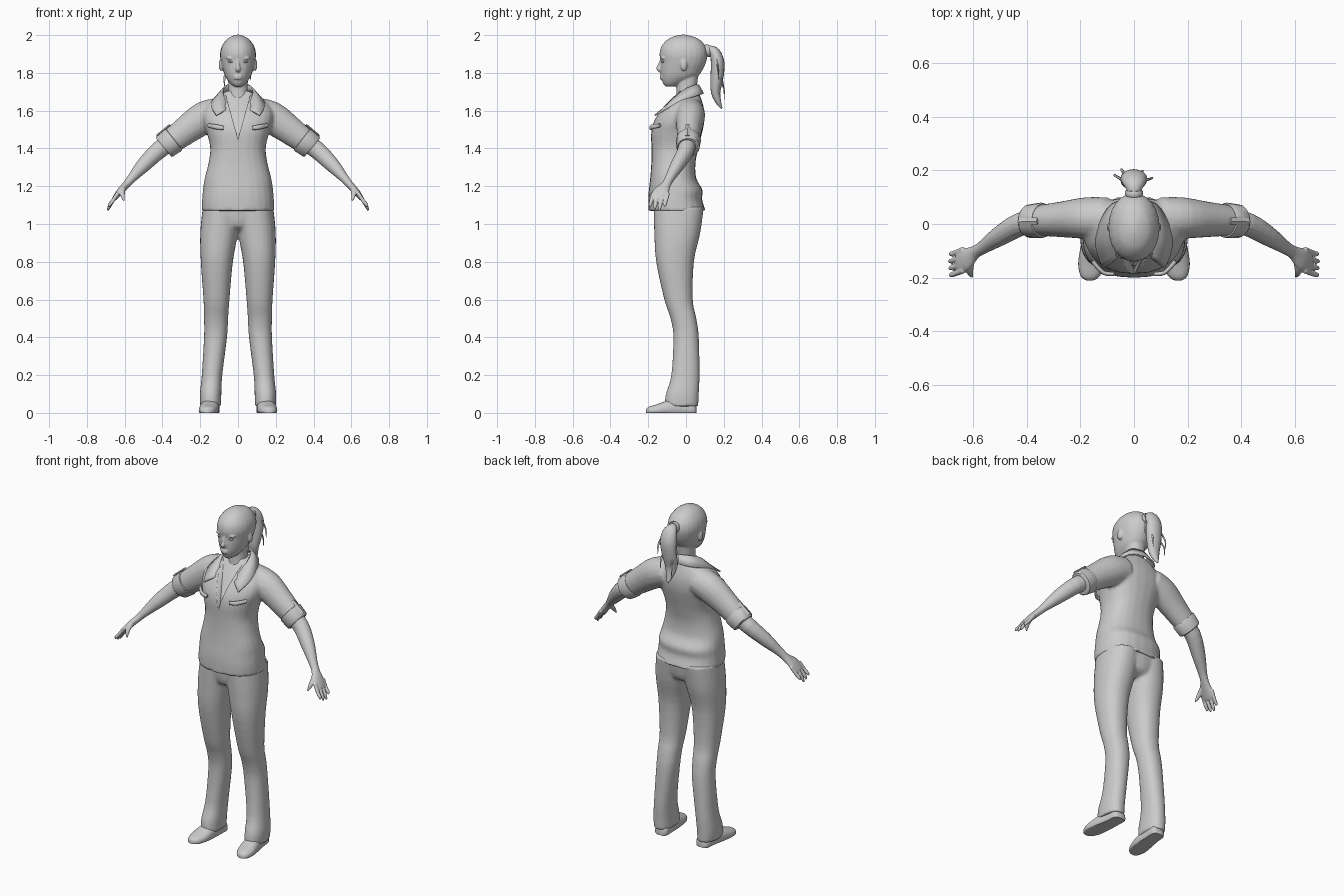
import bpy, bmesh, math
from mathutils import Vector

default = bpy.data.objects.get("Cube")
if default:
    bpy.data.objects.remove(default)

grey = bpy.data.materials.new("plain_grey")
grey.use_nodes = True
tone = (0.6, 0.6, 0.6, 1)
grey.diffuse_color = tone
grey.node_tree.nodes["Principled BSDF"].inputs["Base Color"].default_value = tone


def finish(bm, name, angle=50):
    """Turn a bmesh into a smooth shaded object."""
    bmesh.ops.recalc_face_normals(bm, faces=bm.faces)
    mesh = bpy.data.meshes.new(name)
    bm.to_mesh(mesh)
    bm.free()
    obj = bpy.data.objects.new(name, mesh)
    bpy.context.collection.objects.link(obj)
    mesh.materials.append(grey)
    bpy.ops.object.select_all(action='DESELECT')
    obj.select_set(True)
    bpy.context.view_layer.objects.active = obj
    bpy.ops.object.shade_smooth_by_angle(angle=math.radians(angle))
    return obj


def dense(rows, steps):
    """Catmull-Rom interpolation between rows of numbers."""
    out = []
    last = len(rows) - 1
    for i in range(last):
        a, b, c, d = rows[max(i - 1, 0)], rows[i], rows[i + 1], rows[min(i + 2, last)]
        for k in range(steps):
            t = k / steps
            out.append([q + t / 2 * (r - p + t * (2 * p - 5 * q + 4 * r - s + t * (3 * (q - r) + s - p)))
                        for p, q, r, s in zip(a, b, c, d)])
    return out + [rows[-1]]


def skin(bm, rings, power=1.0, sides=24):
    """Loft closed rings given as centre, u axis, v axis."""
    def bend(w):
        return math.copysign(abs(w) ** power, w)
    loops = []
    for c, u, v in rings:
        angles = [math.tau * k / sides for k in range(sides)]
        loops.append([bm.verts.new(c + u * bend(math.cos(a)) + v * bend(math.sin(a))) for a in angles])
    for lo, hi in zip(loops, loops[1:]):
        for k in range(sides):
            j = (k + 1) % sides
            bm.faces.new((lo[k], lo[j], hi[j], hi[k]))
    bm.faces.new(loops[0])
    bm.faces.new(loops[-1])


def stack(bm, rows, side=1, power=0.9, steps=4):
    """Upright loft; rows are z, x min, x max, y front, y back."""
    skin(bm, [(Vector((side * (a + b) / 2, (f + k) / 2, z)), Vector(((b - a) / 2, 0, 0)),
               Vector((0, (k - f) / 2, 0))) for z, a, b, f, k in dense(rows, steps)], power)


def limb(bm, rows, side=1, steps=3, sides=16, wide=Vector((0, 1, 0))):
    """Tube along a path; rows are x, y, z, width, thickness."""
    pts = dense(rows, steps)
    spots = [Vector((side * p[0], p[1], p[2])) for p in pts]
    rings = []
    for i, p in enumerate(pts):
        along = (spots[min(i + 1, len(pts) - 1)] - spots[max(i - 1, 0)]).normalized()
        v = along.cross(wide).normalized()
        u = v.cross(along)
        rings.append((spots[i], u * p[3], v * p[4]))
    skin(bm, rings, 1, sides)


def ball(bm, centre, size):
    made = bmesh.ops.create_uvsphere(bm, u_segments=16, v_segments=10, radius=1)["verts"]
    bmesh.ops.scale(bm, vec=size, verts=made)
    bmesh.ops.translate(bm, vec=centre, verts=made)


def fuse(obj, voxel, rounds):
    """Melt overlapping lofts into one skin."""
    m = obj.modifiers.new("fuse", 'REMESH')
    m.mode, m.voxel_size, m.use_smooth_shade = 'VOXEL', voxel, True
    s = obj.modifiers.new("relax", 'SMOOTH')
    s.factor, s.iterations = 0.5, rounds


SIDES = (-1, 1)

# Shirt: body and sleeves melted together
bm = bmesh.new()
body = [(1.07, .193, -.2, .105), (1.13, .19, -.2, .085), (1.18, .186, -.197, .088), (1.24, .177, -.19, .055),
        (1.32, .157, -.184, .05), (1.4, .147, -.183, .065), (1.48, .165, -.185, .085), (1.54, .185, -.172, .097),
        (1.6, .185, -.137, .097), (1.65, .145, -.095, .085), (1.69, .085, -.06, .07), (1.705, .06, -.05, .06)]
stack(bm, [(z, -w, w, f, k) for z, w, f, k in body], power=.85)
for s in SIDES:
    limb(bm, [(.1, .02, 1.59, .08, .08), (.18, .022, 1.562, .078, .087), (.27, .017, 1.5, .067, .077),
              (.36, .013, 1.432, .057, .066)], s)
shirt = finish(bm, "shirt")
fuse(shirt, .009, 5)

# Open neckline, cut as a wedge
bm = bmesh.new()
front = [bm.verts.new(p) for p in ((-.075, -.3, 1.72), (.075, -.3, 1.72), (0, -.3, 1.45))]
back = [bm.verts.new(p) for p in ((-.075, -.025, 1.72), (.075, -.025, 1.72), (0, -.17, 1.45))]
bm.faces.new(front)
bm.faces.new(back)
for i in range(3):
    j = (i + 1) % 3
    bm.faces.new((front[i], front[j], back[j], back[i]))
wedge = finish(bm, "neckline_cutter")
wedge.hide_render = True
wedge.hide_set(True)
cut = shirt.modifiers.new("neckline", 'BOOLEAN')
cut.operation, cut.object = 'DIFFERENCE', wedge

# Folded collar
bm = bmesh.new()
inner = dense([(0, .066, 1.735), (.055, .045, 1.735), (.08, -.01, 1.71), (.07, -.07, 1.665), (.05, -.115, 1.61)], 3)
outer = dense([(0, .092, 1.69), (.08, .075, 1.685), (.128, 0, 1.66), (.142, -.085, 1.622), (.115, -.165, 1.575)], 3)
pairs = [(bm.verts.new(a), bm.verts.new(b)) for a, b in zip(inner, outer)]
for (a, b), (c, d) in zip(pairs, pairs[1:]):
    bm.faces.new((a, b, d, c))
collar = finish(bm, "collar")
collar.modifiers.new("mirror", 'MIRROR')
thick = collar.modifiers.new("thickness", 'SOLIDIFY')
thick.thickness, thick.offset = .008, 0

for s in SIDES:
    label = "left" if s > 0 else "right"
    # Rolled cuff with a tab over it
    bm = bmesh.new()
    limb(bm, [(.338, .014, 1.449, .062, .069), (.343, .014, 1.445, .066, .073),
              (.388, .01, 1.411, .063, .069), (.394, .01, 1.406, .056, .062)], s, 1)
    finish(bm, label + "_cuff", 35)
    bm = bmesh.new()
    limb(bm, [(.36, .01, 1.525, .014, .006), (.43, .008, 1.467, .014, .006)], s, 1, 4)
    finish(bm, label + "_cuff_tab", 30)
    # Chest pocket flap
    bm = bmesh.new()
    limb(bm, [(.075, -.186, 1.508, .008, .01), (.115, -.181, 1.514, .008, .013),
              (.155, -.138, 1.522, .008, .01)], s)
    finish(bm, label + "_pocket_flap")

    # Forearm and hand
    bm = bmesh.new()
    limb(bm, [(.33, .013, 1.455, .045, .05), (.42, 0, 1.39, .044, .047), (.5, -.045, 1.312, .037, .039),
              (.56, -.085, 1.245, .026, .025), (.592, -.105, 1.208, .025, .02), (.625, -.13, 1.172, .042, .018),
              (.652, -.145, 1.138, .04, .013), (.658, -.147, 1.13, .03, .008)], s)
    for k in range(4):
        y = -.185 + .026 * k
        drop = (.02, .005, 0, .022)[k]
        limb(bm, [(.635, y + .012, 1.165, .011, .01), (.665, y, 1.12, .01, .01),
                  (.682, y - .005, 1.09 + drop / 2, .009, .009), (.69 - drop / 2, y - .007, 1.07 + drop, .004, .004)], s)
    limb(bm, [(.605, -.125, 1.195, .014, .014), (.612, -.165, 1.17, .014, .013), (.61, -.185, 1.145, .011, .01),
              (.603, -.197, 1.122, .004, .004)], s, wide=Vector((1, 0, 0)))
    fuse(finish(bm, label + "_arm"), .004, 3)

    # Shoe, flattened on the ground
    bm = bmesh.new()
    rows = [(.056, .137, .02, .03), (.04, .138, .04, .06), (-.02, .142, .044, .075), (-.09, .15, .05, .068),
            (-.15, .158, .05, .047), (-.195, .163, .035, .033), (-.211, .165, .012, .02)]
    skin(bm, [(Vector((s * x, y, h * .3)), Vector((w, 0, 0)), Vector((0, 0, h * .7)))
              for y, x, w, h in dense(rows, 4)], .85)
    for v in bm.verts:
        v.co.z = max(v.co.z, 0)
    finish(bm, label + "_shoe")

# Trousers
bm = bmesh.new()
leg = [(.035, .09, .2, -.113, .065), (.1, .088, .202, -.107, .068), (.2, .083, .192, -.078, .072),
       (.4, .058, .18, -.067, .068), (.5, .052, .18, -.082, .055), (.6, .045, .183, -.115, .036),
       (.8, .027, .197, -.158, .042), (.95, 0, .2, -.168, .075), (1.09, -.02, .187, -.172, .095)]
for s in SIDES:
    stack(bm, leg, s)
stack(bm, [(.955, -.06, .06, -.09, .02), (.99, -.12, .12, -.155, .075), (1.09, -.17, .17, -.172, .095)])
fuse(finish(bm, "trousers"), .009, 4)

# Head with neck, nose, lips, brows and ears
bm = bmesh.new()
skull = [(1.728, .022, -.108, -.05), (1.745, .042, -.122, -.01), (1.78, .067, -.132, .06), (1.82, .081, -.135, .09),
         (1.86, .091, -.135, .107), (1.9, .095, -.14, .114), (1.94, .086, -.13, .104), (1.975, .062, -.1, .074),
         (1.993, .035, -.065, .035), (2.002, .01, -.03, 0)]
stack(bm, [(z, -w, w, f, k) for z, w, f, k in skull], power=.95)
stack(bm, [(z, -w, w, f, k) for z, w, f, k in
           ((1.62, .07, -.06, .06), (1.7, .052, -.05, .055), (1.82, .055, -.05, .07))])
limb(bm, [(0, -.132, 1.87, .006, .006), (0, -.14, 1.84, .009, .01), (0, -.146, 1.82, .014, .011),
          (0, -.137, 1.808, .008, .006)], wide=Vector((1, 0, 0)))
for z in (1.783, 1.771):
    ball(bm, (0, -.13, z), (.023, .01, .006))
for s in SIDES:
    ball(bm, (s * .037, -.12, 1.878), (.026, .013, .007))
    ball(bm, (s * .09, -.012, 1.842), (.012, .018, .032))
fuse(finish(bm, "head"), .005, 2)

# Eyes
for s in SIDES:
    bm = bmesh.new()
    ball(bm, (s * .036, -.121, 1.859), (.016, .009, .006))
    finish(bm, ("left" if s > 0 else "right") + "_eye")

# Ponytail with a tie and loose strands
bm = bmesh.new()
flat = Vector((1, 0, 0))
limb(bm, [(0, .09, 1.905, .025, .025), (0, .122, 1.918, .026, .026), (0, .152, 1.905, .042, .03),
          (0, .168, 1.85, .05, .036), (-.005, .163, 1.77, .046, .034), (-.01, .157, 1.7, .036, .025),
          (-.01, .17, 1.65, .022, .016), (-.01, .19, 1.612, .004, .004)], steps=4, wide=flat)
finish(bm, "ponytail")
bm = bmesh.new()
limb(bm, [(0, .104, 1.914, .03, .03), (0, .11, 1.916, .034, .034), (0, .12, 1.918, .034, .034),
          (0, .126, 1.919, .03, .03)], steps=1, wide=flat)
finish(bm, "hair_tie")
bm = bmesh.new()
for x, y, z in ((-.07, .18, 1.72), (.065, .17, 1.76), (-.045, .2, 1.66), (.03, .195, 1.69)):
    limb(bm, [(x * .5, .16, z + .13, .006, .006), (x, y, z + .06, .006, .004), (x, y + .005, z, .001, .001)],
         sides=6, wide=flat)
finish(bm, "hair_strands")
